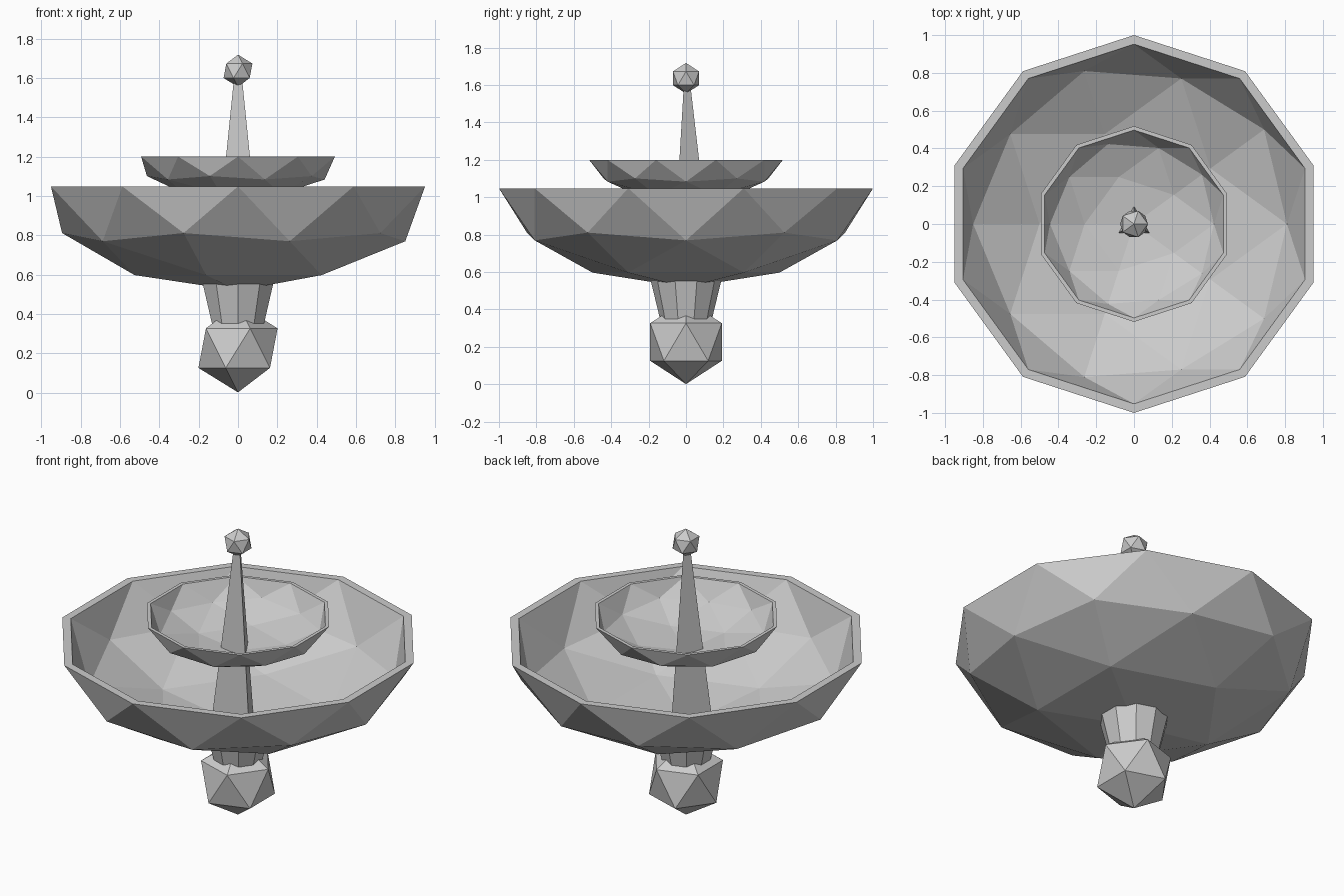
import bpy, bmesh

if "Cube" in bpy.data.objects:
    bpy.data.objects.remove(bpy.data.objects["Cube"])


def bowl(name, radius, depth, z, inner):
    # Lower half of a faceted sphere, doubled inward and joined by a flat rim
    bm = bmesh.new()
    bmesh.ops.create_icosphere(bm, subdivisions=2, radius=1)
    bmesh.ops.delete(bm, geom=[v for v in bm.verts if v.co.z > 0.01], context='VERTS')
    outer_verts = bm.verts[:]
    outer_faces = bm.faces[:]
    rim = [tuple(e.verts) for e in bm.edges if e.is_boundary]
    twin = {v: bm.verts.new(v.co * inner) for v in outer_verts}
    for f in outer_faces:
        bm.faces.new([twin[v] for v in reversed(f.verts[:])])
    for a, b in rim:
        bm.faces.new((a, b, twin[b], twin[a]))
    for v in bm.verts:
        v.co = (v.co.x * radius, v.co.y * radius, z + v.co.z * depth)
    bmesh.ops.recalc_face_normals(bm, faces=bm.faces[:])
    mesh = bpy.data.meshes.new(name)
    bm.to_mesh(mesh)
    bm.free()
    bpy.context.collection.objects.link(bpy.data.objects.new(name, mesh))


def ball(name, radius, z):
    bpy.ops.mesh.primitive_ico_sphere_add(subdivisions=1, radius=radius, location=(0, 0, z))
    bpy.context.object.name = name


def column(name, sides, r_low, r_high, z_low, z_high):
    bpy.ops.mesh.primitive_cone_add(vertices=sides, radius1=r_low, radius2=r_high,
                                    depth=z_high - z_low,
                                    location=(0, 0, (z_low + z_high) / 2))
    bpy.context.object.name = name


# Foot and flared collar under the basin
ball("foot_ball", 0.225, 0.226)
column("collar", 10, 0.127, 0.19, 0.30, 0.56)

# Two stacked basins
bowl("lower_basin", 1.0, 0.53, 1.048, 0.952)
bowl("upper_basin", 0.518, 0.222, 1.2, 0.96)

# Three-sided tapering spire with finial
column("spire", 3, 0.146, 0.021, 0.55, 1.62)
ball("finial", 0.082, 1.636)
